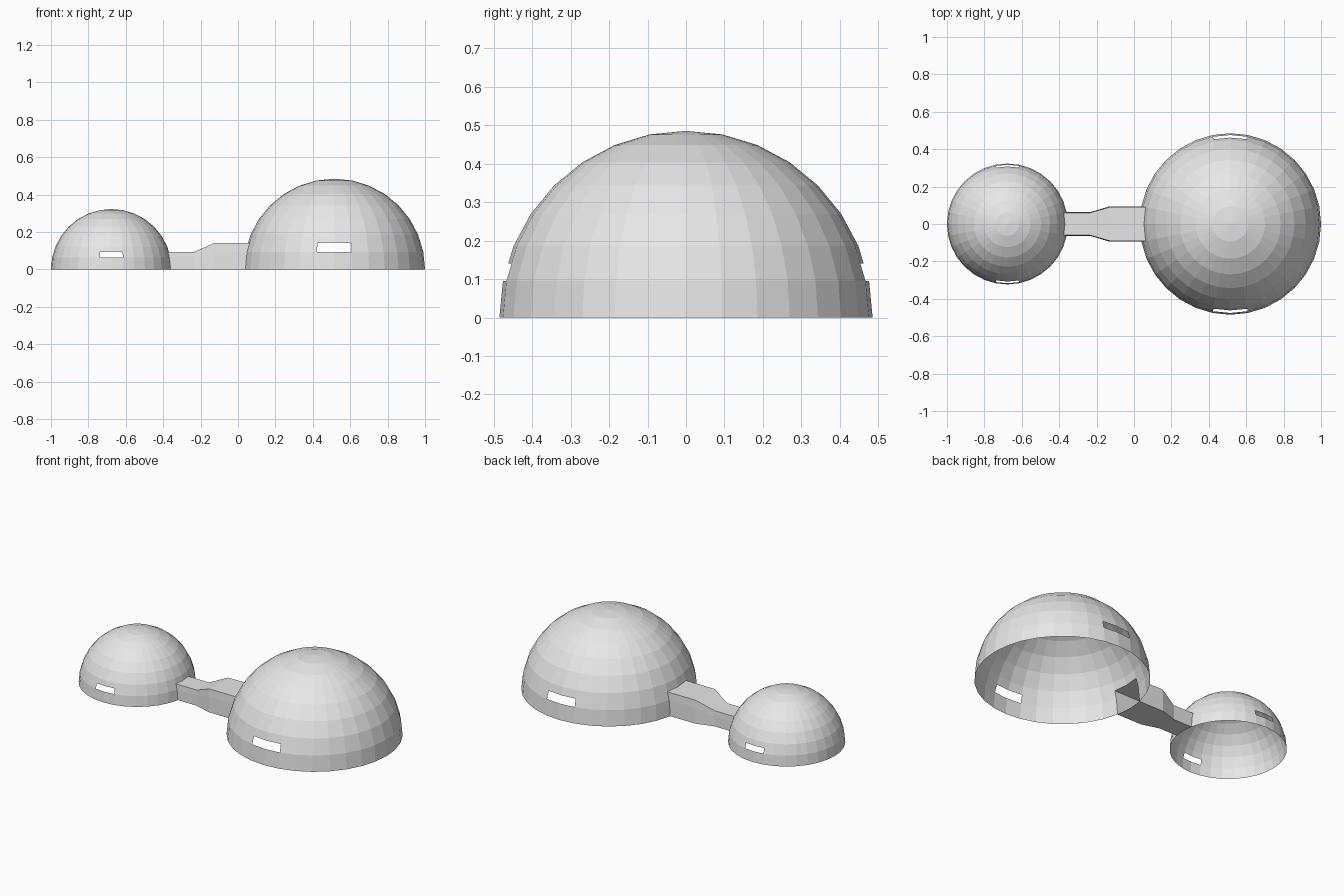
import bpy, bmesh, math

if "Cube" in bpy.data.objects:
    bpy.data.objects.remove(bpy.data.objects["Cube"])

SEG, RINGS = 32, 8
STEP = math.pi / 2 / RINGS

grey = bpy.data.materials.new("plain grey")
grey.diffuse_color = (0.8, 0.8, 0.8, 1)
grey.use_nodes = True
grey.node_tree.nodes["Principled BSDF"].inputs["Base Color"].default_value = grey.diffuse_color


def finish(bm, name):
    me = bpy.data.meshes.new(name)
    bm.to_mesh(me)
    bm.free()
    me.materials.append(grey)
    ob = bpy.data.objects.new(name, me)
    bpy.context.collection.objects.link(ob)
    return ob


def levels(r):
    """(radius, height) of each dome level, with one extra cut halfway up the second band."""
    lv = [(r * math.cos(k * STEP), r * math.sin(k * STEP)) for k in range(RINGS)]
    mid = tuple((a + b) / 2 for a, b in zip(lv[1], lv[2]))
    return lv[:2] + [mid] + lv[2:]


def point(cx, r, level, seg):
    rad, z = levels(r)[level]
    a = seg * 2 * math.pi / SEG
    return (cx + rad * math.cos(a), rad * math.sin(a), z)


def dome(name, cx, r, door):
    """Open shell with a slot window front and back and a doorway round segment `door`."""
    bm = bmesh.new()
    n = len(levels(r))
    grid = [[bm.verts.new(point(cx, r, k, s)) for s in range(SEG)] for k in range(n)]
    top = bm.verts.new((cx, 0, r))
    doorway = {(door - 1) % SEG, door}
    for s in range(SEG):
        t = (s + 1) % SEG
        for k in range(n - 1):
            if k == 1 and s in {7, 8, 23, 24}:
                continue            # slot windows
            if k < 2 and s in doorway:
                continue            # doorway into the tunnel
            bm.faces.new((grid[k][s], grid[k][t], grid[k + 1][t], grid[k + 1][s]))
        bm.faces.new((grid[-1][s], grid[-1][t], top))
    return finish(bm, name)


def door_outline(cx, r, door, sign):
    """Closed outline of a doorway, always ordered from -y to +y over the top."""
    path = [(0, -1), (1, -1), (2, -1), (2, 0), (2, 1), (1, 1), (0, 1), (0, 0)]
    return [point(cx, r, k, (door + d * sign) % SEG) for k, d in path]


# Two domes facing each other
BIG = (0.515, 0.485, 16)
SMALL = (-0.677, 0.323, 0)
dome("large_dome", *BIG)
dome("small_dome", *SMALL)

# Tunnel joining the two doorways, flaring out towards the large dome
small_end = door_outline(*SMALL, 1)
big_end = door_outline(*BIG, -1)
sections = [
    small_end,
    [(-0.235, y, z) for _, y, z in small_end],
    [(-0.13, y, z) for _, y, z in big_end],
    big_end,
]
bm = bmesh.new()
rows = [[bm.verts.new(p) for p in sec] for sec in sections]
for a, b in zip(rows, rows[1:]):
    for i in range(len(a)):
        j = (i + 1) % len(a)
        bm.faces.new((a[i], b[i], b[j], a[j]))
bm.normal_update()
# Make the walls face outward
if next(f for f in bm.faces if f.calc_center_median().z < 1e-4).normal.z > 0:
    bmesh.ops.reverse_faces(bm, faces=bm.faces[:])
finish(bm, "tunnel")
